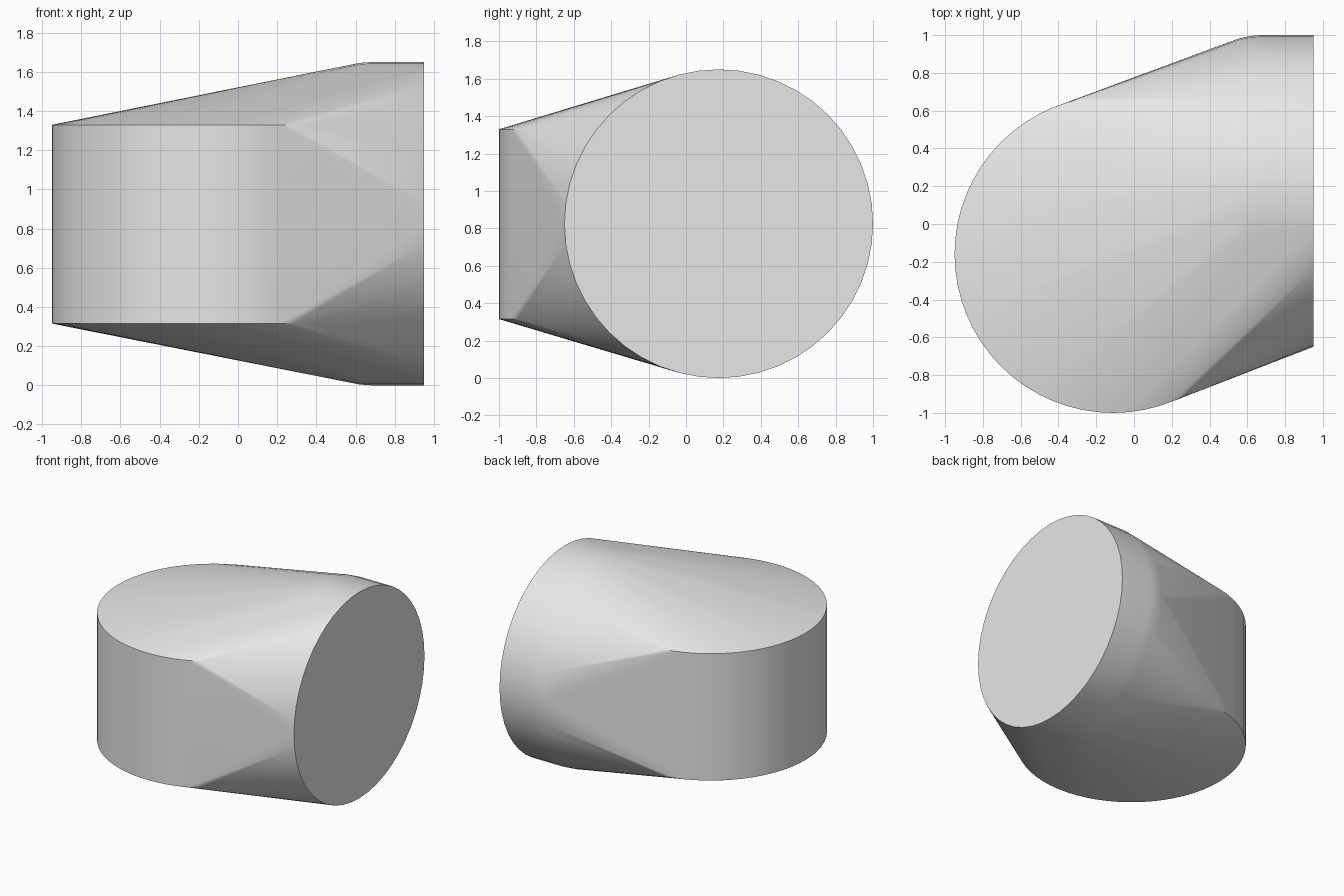
import bpy
import bmesh
from math import radians, sqrt
from mathutils import Matrix, Vector

cube = bpy.data.objects.get("Cube")
if cube:
    bpy.data.objects.remove(cube, do_unlink=True)

grey = bpy.data.materials.new("light_grey")
grey.use_nodes = True
grey.diffuse_color = (0.8, 0.8, 0.8, 1)
grey.node_tree.nodes["Principled BSDF"].inputs["Base Color"].default_value = (0.8, 0.8, 0.8, 1)

bm = bmesh.new()


def ring(center, radius, segments, turn=Matrix()):
    """Add one circle of points that the hull will stretch over."""
    bmesh.ops.create_circle(bm, segments=segments, radius=radius,
                            matrix=Matrix.Translation(Vector(center)) @ turn)


# Upright drum: lower and upper rims
for z in (0.315, 1.33):
    ring((-0.11, -0.16, z), 0.84, 64)

# Sideways drum: flat outer end, then a gently domed inner shoulder
sideways = Matrix.Rotation(radians(90), 4, 'Y')
radius, shoulder, dome = 0.825, 0.68, 0.6
ring((0.95, 0.175, radius), radius, 48, sideways)
for inset in (0, 0.06, 0.12, 0.18):
    ring((shoulder - inset, 0.175, radius),
         radius * sqrt(1 - (inset / dome) ** 2), 48, sideways)

# Stretch one convex skin over both drums
hull = bmesh.ops.convex_hull(bm, input=bm.verts[:])
loose = {v for v in hull["geom_interior"] + hull["geom_unused"]
         if isinstance(v, bmesh.types.BMVert)}
bmesh.ops.delete(bm, geom=list(loose), context='VERTS')
bmesh.ops.dissolve_limit(bm, angle_limit=radians(0.3), verts=bm.verts[:], edges=bm.edges[:])
bmesh.ops.recalc_face_normals(bm, faces=bm.faces[:])

mesh = bpy.data.meshes.new("blended_drums")
bm.to_mesh(mesh)
bm.free()
mesh.materials.append(grey)
body = bpy.data.objects.new("blended_drums", mesh)
bpy.context.collection.objects.link(body)

# Smooth skin with crisp rims
bpy.ops.object.select_all(action='DESELECT')
body.select_set(True)
bpy.context.view_layer.objects.active = body
bpy.ops.object.shade_smooth_by_angle(angle=radians(30))
